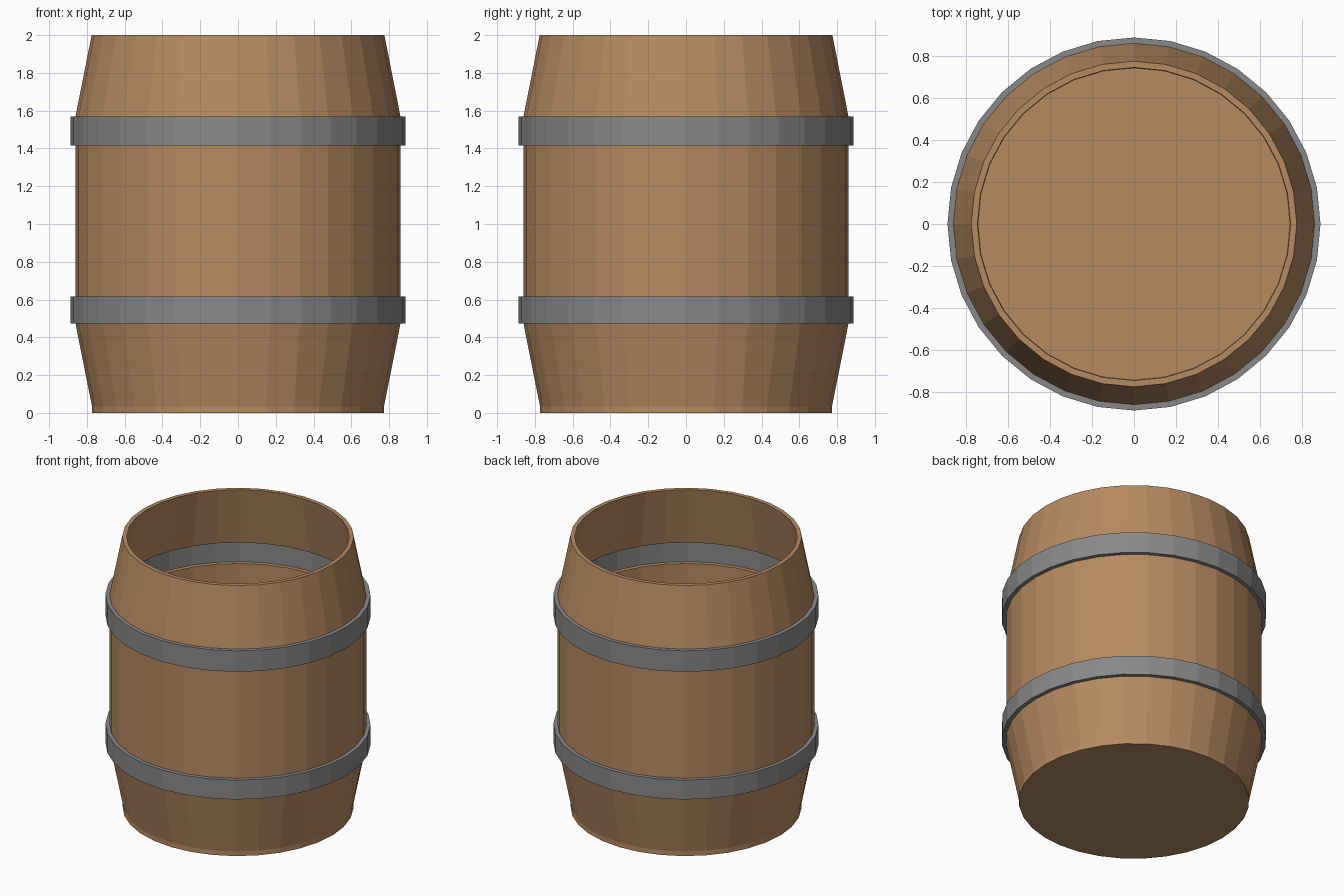
import bpy, bmesh, math

if "Cube" in bpy.data.objects:
    bpy.data.objects.remove(bpy.data.objects["Cube"])

SIDES = 32
WALL = 0.03


def material(name, rgb):
    m = bpy.data.materials.new(name)
    m.diffuse_color = (*rgb, 1.0)
    m.use_nodes = True
    m.node_tree.nodes["Principled BSDF"].inputs["Base Color"].default_value = m.diffuse_color
    return m


wood = material("wood", (0.47, 0.255, 0.12))
iron = material("iron", (0.25, 0.25, 0.255))


def finish(name, bm, mat):
    bmesh.ops.recalc_face_normals(bm, faces=bm.faces)
    mesh = bpy.data.meshes.new(name)
    bm.to_mesh(mesh)
    bm.free()
    mesh.materials.append(mat)
    ob = bpy.data.objects.new(name, mesh)
    bpy.context.collection.objects.link(ob)
    return ob


def ring(name, profile, mat):
    """Spin a closed (radius, z) profile around the z axis."""
    bm = bmesh.new()
    loops = []
    for i in range(SIDES):
        a = 2 * math.pi * i / SIDES
        loops.append([bm.verts.new((r * math.cos(a), r * math.sin(a), z)) for r, z in profile])
    n = len(profile)
    for i in range(SIDES):
        p, q = loops[i], loops[(i + 1) % SIDES]
        for k in range(n):
            bm.faces.new((p[k], q[k], q[(k + 1) % n], p[(k + 1) % n]))
    return finish(name, bm, mat)


def wall(name, r0, z0, r1, z1):
    ring(name, [(r0, z0), (r1, z1), (r1 - WALL, z1), (r0 - WALL, z0)], wood)


def hoop(name, z0, z1):
    ring(name, [(0.86, z0), (0.888, z0), (0.888, z1), (0.86, z1)], iron)


# Floor disc
bm = bmesh.new()
bottom = [bm.verts.new((0.773 * math.cos(2 * math.pi * i / SIDES),
                        0.773 * math.sin(2 * math.pi * i / SIDES), 0)) for i in range(SIDES)]
base = bm.faces.new(bottom)
top = bmesh.ops.extrude_face_region(bm, geom=[base], use_keep_orig=True)["geom"]
for v in top:
    if isinstance(v, bmesh.types.BMVert):
        v.co.z = 0.035
finish("floor", bm, wood)

# Three stave sections, open behind the hoops
wall("lower_staves", 0.773, 0.035, 0.86, 0.472)
wall("middle_staves", 0.86, 0.615, 0.86, 1.415)
wall("upper_staves", 0.86, 1.57, 0.775, 2.0)

# Iron hoops
hoop("lower_hoop", 0.472, 0.615)
hoop("upper_hoop", 1.415, 1.57)
